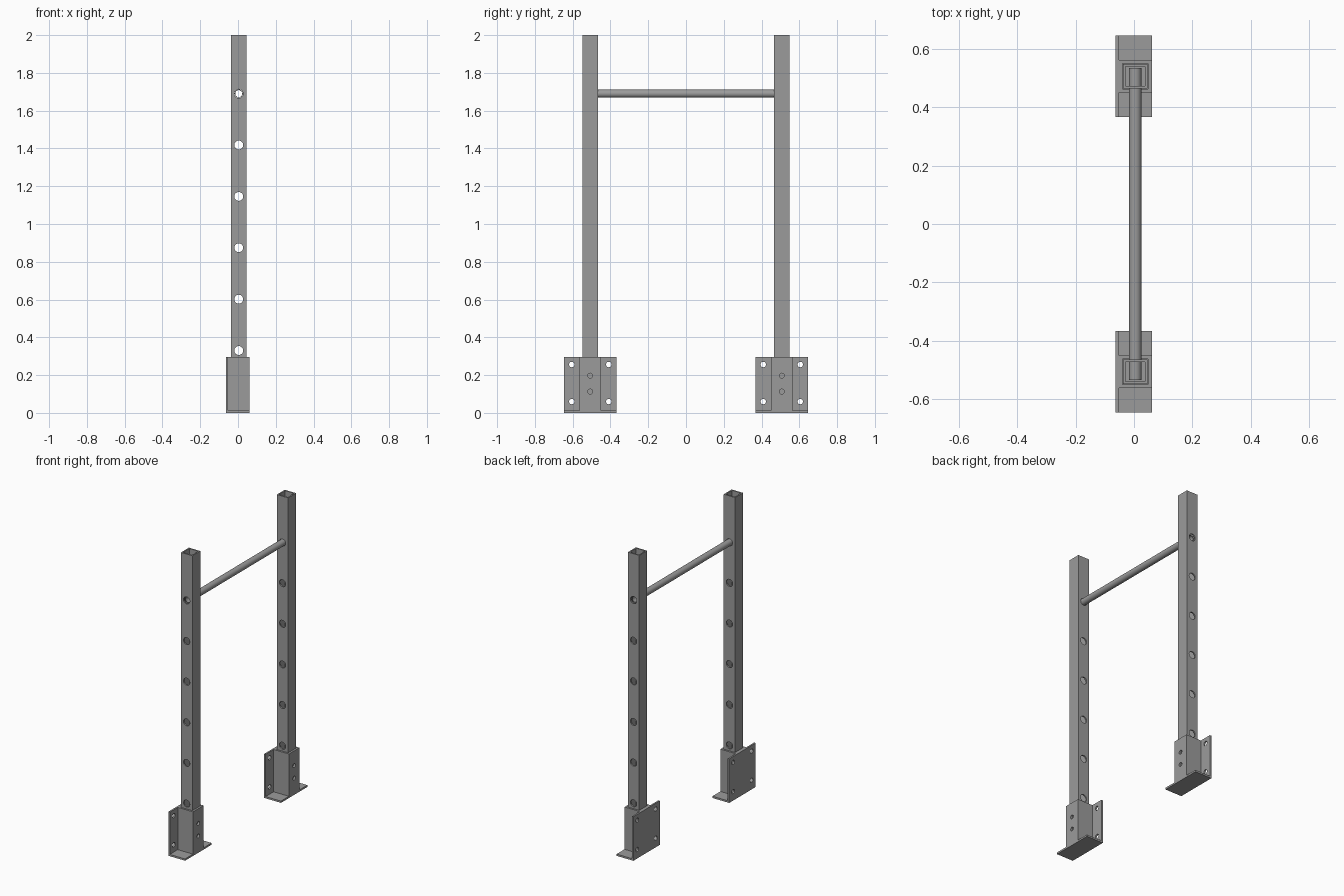
import bpy
import bmesh
import math
from mathutils import Matrix, Vector

cube = bpy.data.objects.get("Cube")
if cube:
    bpy.data.objects.remove(cube, do_unlink=True)

steel = bpy.data.materials.new("grey steel")
steel.use_nodes = True
GREY = (0.33, 0.33, 0.33, 1)
steel.diffuse_color = GREY
steel.node_tree.nodes["Principled BSDF"].inputs["Base Color"].default_value = GREY


def add_box(bm, lo, hi):
    lo, hi = Vector(lo), Vector(hi)
    size = Matrix.Diagonal((*(hi - lo), 1))
    bmesh.ops.create_cube(bm, size=1, matrix=Matrix.Translation((lo + hi) / 2) @ size)


def add_rod(bm, centre, radius, length, axis):
    turn = Vector((0, 0, 1)).rotation_difference(Vector(axis)).to_matrix().to_4x4()
    bmesh.ops.create_cone(bm, cap_ends=True, segments=32, radius1=radius, radius2=radius,
                          depth=length, matrix=Matrix.Translation(centre) @ turn)


def make(name, bm):
    mesh = bpy.data.meshes.new(name)
    bm.to_mesh(mesh)
    bm.free()
    mesh.materials.append(steel)
    obj = bpy.data.objects.new(name, mesh)
    bpy.context.collection.objects.link(obj)
    return obj


def box(name, lo, hi):
    bm = bmesh.new()
    add_box(bm, lo, hi)
    return make(name, bm)


def rods(name, centres, radius, length, axis):
    bm = bmesh.new()
    for c in centres:
        add_rod(bm, c, radius, length, axis)
    return make(name, bm)


def activate(obj):
    bpy.ops.object.select_all(action='DESELECT')
    obj.select_set(True)
    bpy.context.view_layer.objects.active = obj


def cut(obj, cutter):
    mod = obj.modifiers.new("cut", 'BOOLEAN')
    mod.operation = 'DIFFERENCE'
    mod.solver = 'EXACT'
    mod.object = cutter
    activate(obj)
    bpy.ops.object.modifier_apply(modifier=mod.name)
    bpy.data.objects.remove(cutter, do_unlink=True)


def smooth(obj):
    activate(obj)
    bpy.ops.object.shade_smooth_by_angle(angle=math.radians(30))


CX = 0.004        # post centre line
CY = 0.507
POST, WALL = 0.042, 0.009
BACK, FACE, FRONT = -0.063, -0.052, 0.061
BASE, TOP = 0.012, 0.295
BAR_Z = 1.69
X, Y = (1, 0, 0), (0, 1, 0)

for side, s in (("front", -1), ("rear", 1)):
    y = s * CY

    # Hollow square post with a row of pin holes
    post = box(side + "_post", (CX - POST, y - POST, BASE), (CX + POST, y + POST, 2))
    inner = POST - WALL
    cut(post, box("cutter", (CX - inner, y - inner, -0.1), (CX + inner, y + inner, 2.1)))
    holes = [(CX, y, BAR_Z - 0.272 * i) for i in range(6)]
    cut(post, rods("cutter", holes, 0.0235, 0.2, Y))
    smooth(post)

    # Sleeve around the foot of the post, with two set-screw holes
    sleeve = box(side + "_sleeve", (FACE, y - 0.056, BASE), (FRONT, y + 0.056, TOP))
    gap = POST + 0.002
    cut(sleeve, box("cutter", (CX - gap, y - gap, -0.1), (CX + gap, y + gap, 0.5)))
    screws = [(FRONT, y, z) for z in (0.113, 0.197)]
    cut(sleeve, rods("cutter", screws, 0.013, 0.08, X))
    smooth(sleeve)

    # Wall plate with four corner bolt holes
    plate = box(side + "_wall_plate", (BACK, y - 0.14, BASE), (FACE, y + 0.14, TOP))
    bolts = [(BACK, y + dy, z) for dy in (-0.098, 0.098) for z in (0.06, 0.256)]
    cut(plate, rods("cutter", bolts, 0.0145, 0.08, X))
    smooth(plate)

    # Base plate
    box(side + "_base_plate", (BACK, y - 0.14, 0), (FRONT, y + 0.14, BASE))

# Tubular crossbar through the top holes
bar = rods("crossbar", [(CX, 0, BAR_Z)], 0.0215, 1.07, Y)
cut(bar, rods("cutter", [(CX, 0, BAR_Z)], 0.0185, 1.2, Y))
smooth(bar)
